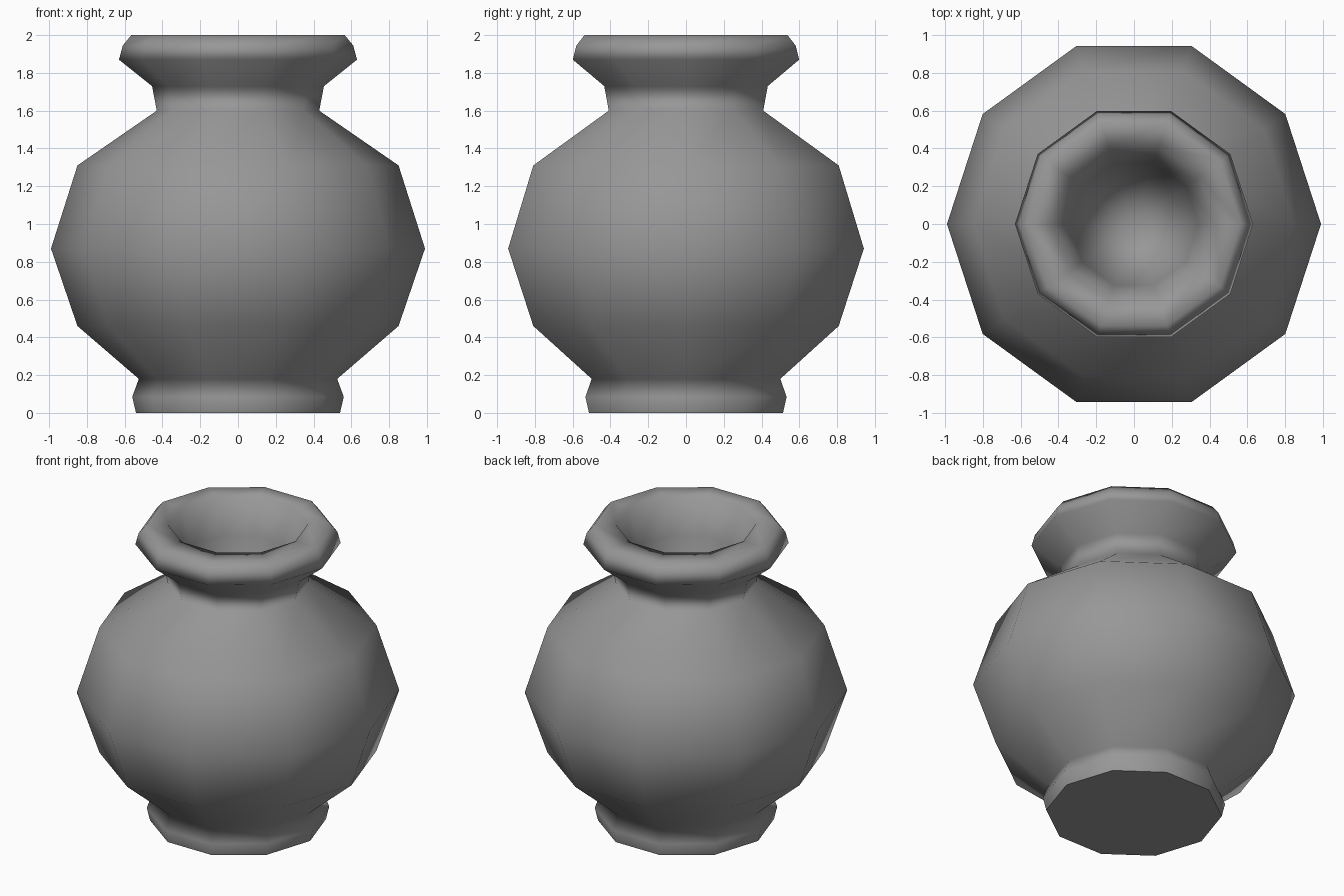
import bpy, bmesh
from math import cos, sin, tau

if "Cube" in bpy.data.objects:
    bpy.data.objects.remove(bpy.data.objects["Cube"])

SIDES = 10

# half-section (radius, height): foot, belly, neck, lip, then the throat
profile = [
    (0.54, 0.0), (0.56, 0.085), (0.525, 0.18),
    (0.85, 0.46), (0.99, 0.87), (0.85, 1.31),
    (0.43, 1.60), (0.455, 1.73),
    (0.63, 1.87), (0.61, 1.945), (0.565, 2.0),
    (0.43, 2.0), (0.34, 1.77),
]
WELL_BOTTOM = 0.2

bm = bmesh.new()
rings = [[bm.verts.new((r * cos(tau * i / SIDES), r * sin(tau * i / SIDES), z))
          for i in range(SIDES)] for r, z in profile]

# turned wall
for low, high in zip(rings, rings[1:]):
    for i in range(SIDES):
        j = (i + 1) % SIDES
        bm.faces.new((low[i], low[j], high[j], high[i]))

# deep conical well inside the mouth
tip = bm.verts.new((0, 0, WELL_BOTTOM))
for i in range(SIDES):
    bm.faces.new((rings[-1][i], rings[-1][(i + 1) % SIDES], tip))

for f in bm.faces:
    f.smooth = True

# flat underside with a crisp edge
base = bm.faces.new(list(reversed(rings[0])))
base.smooth = False
for e in base.edges:
    e.smooth = False

mesh = bpy.data.meshes.new("vase")
bm.to_mesh(mesh)
bm.free()
vase = bpy.data.objects.new("vase", mesh)
bpy.context.collection.objects.link(vase)

# large faces lead the shading, so the belly stays even next to foot and neck
weighted = vase.modifiers.new("weighted_normals", 'WEIGHTED_NORMAL')
weighted.mode = 'FACE_AREA'
weighted.keep_sharp = True

# dark grey clay
clay = bpy.data.materials.new("dark_clay")
clay.diffuse_color = (0.31, 0.31, 0.31, 1)
clay.use_nodes = True
clay.node_tree.nodes["Principled BSDF"].inputs["Base Color"].default_value = clay.diffuse_color
mesh.materials.append(clay)
